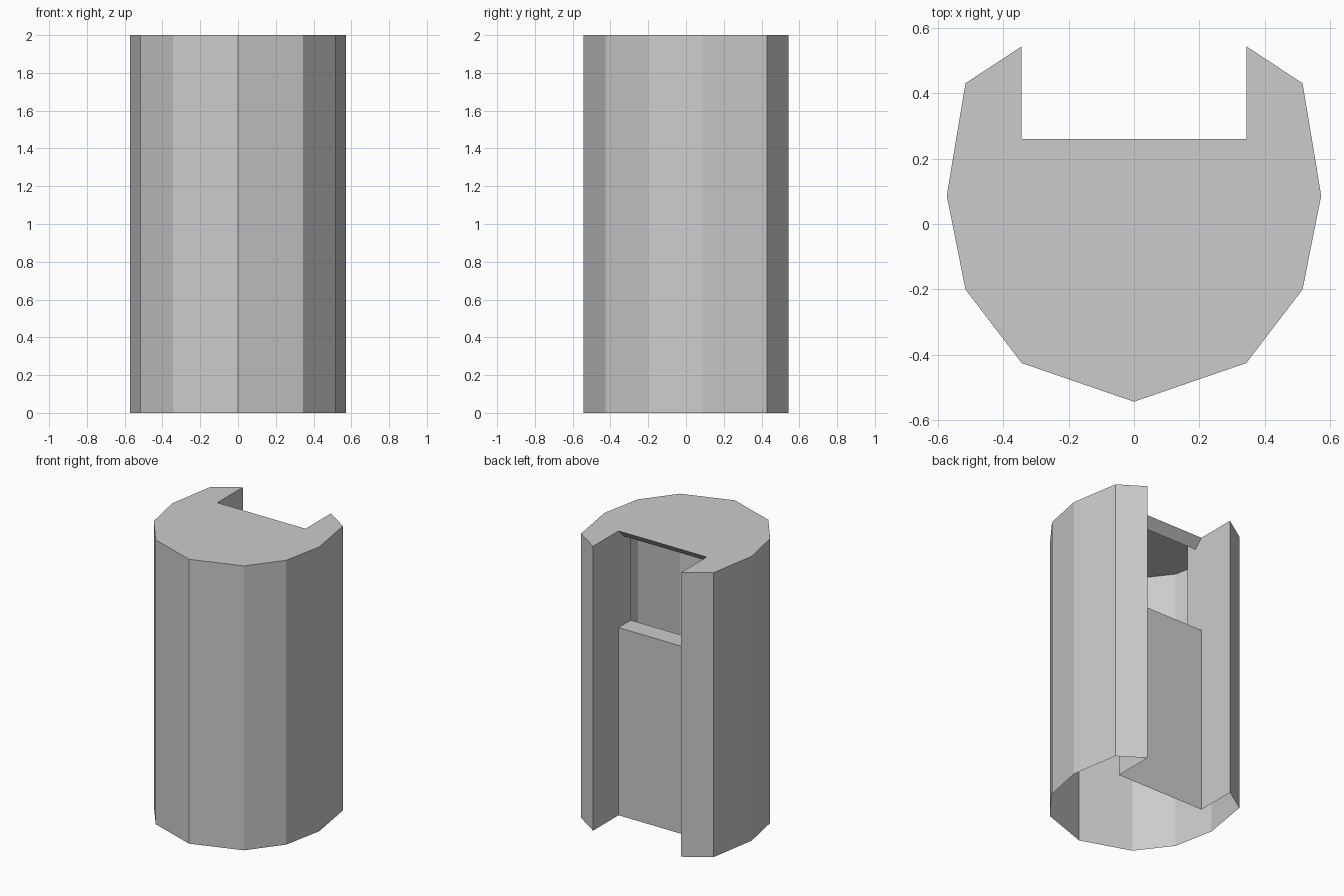
import bpy, bmesh

if "Cube" in bpy.data.objects:
    bpy.data.objects.remove(bpy.data.objects["Cube"])

H = 2.0           # overall height
SILL = 1.32       # bottom of the window in the rear channel
CX, CY = 0.343, 0.26   # channel half width and depth position

# right half of the plan, front point round to the channel corner
HALF = [(0, -.543), (CX, -.425), (.515, -.2), (.572, .087),
        (.515, .43), (CX, .543), (CX, CY)]
PLAN = HALF + [(-x, y) for x, y in reversed(HALF[1:])]


def make_object(name, polygons):
    bm = bmesh.new()
    for poly in polygons:
        bm.faces.new([bm.verts.new(p) for p in poly])
    bmesh.ops.remove_doubles(bm, verts=bm.verts, dist=1e-4)
    mesh = bpy.data.meshes.new(name)
    bm.to_mesh(mesh)
    bm.free()
    obj = bpy.data.objects.new(name, mesh)
    bpy.context.collection.objects.link(obj)
    return obj


# faceted shell: open bottom, flat lid, rear channel with a low back panel
shell = [[(x, y, H) for x, y in PLAN]]
for i, (a, b) in enumerate(zip(PLAN, PLAN[1:] + PLAN[:1])):
    top = SILL if i == len(HALF) - 1 else H
    shell.append([(*a, 0), (*b, 0), (*b, top), (*a, top)])
make_object("faceted_shell", shell)

# window lining: sill, two jambs and a small sloped lip under the lid
IN = CY - 0.137
lining = [
    [(CX, CY, SILL), (-CX, CY, SILL), (-CX, IN, SILL), (CX, IN, SILL)],
    [(CX, CY, H), (-CX, CY, H), (-CX, CY - .06, H - .06), (CX, CY - .06, H - .06)][::-1],
]
for s in (1, -1):
    jamb = [(s * CX, CY, SILL), (s * CX, IN, SILL), (s * CX, IN, H), (s * CX, CY, H)]
    lining.append(jamb if s == 1 else jamb[::-1])
make_object("window_lining", lining)
